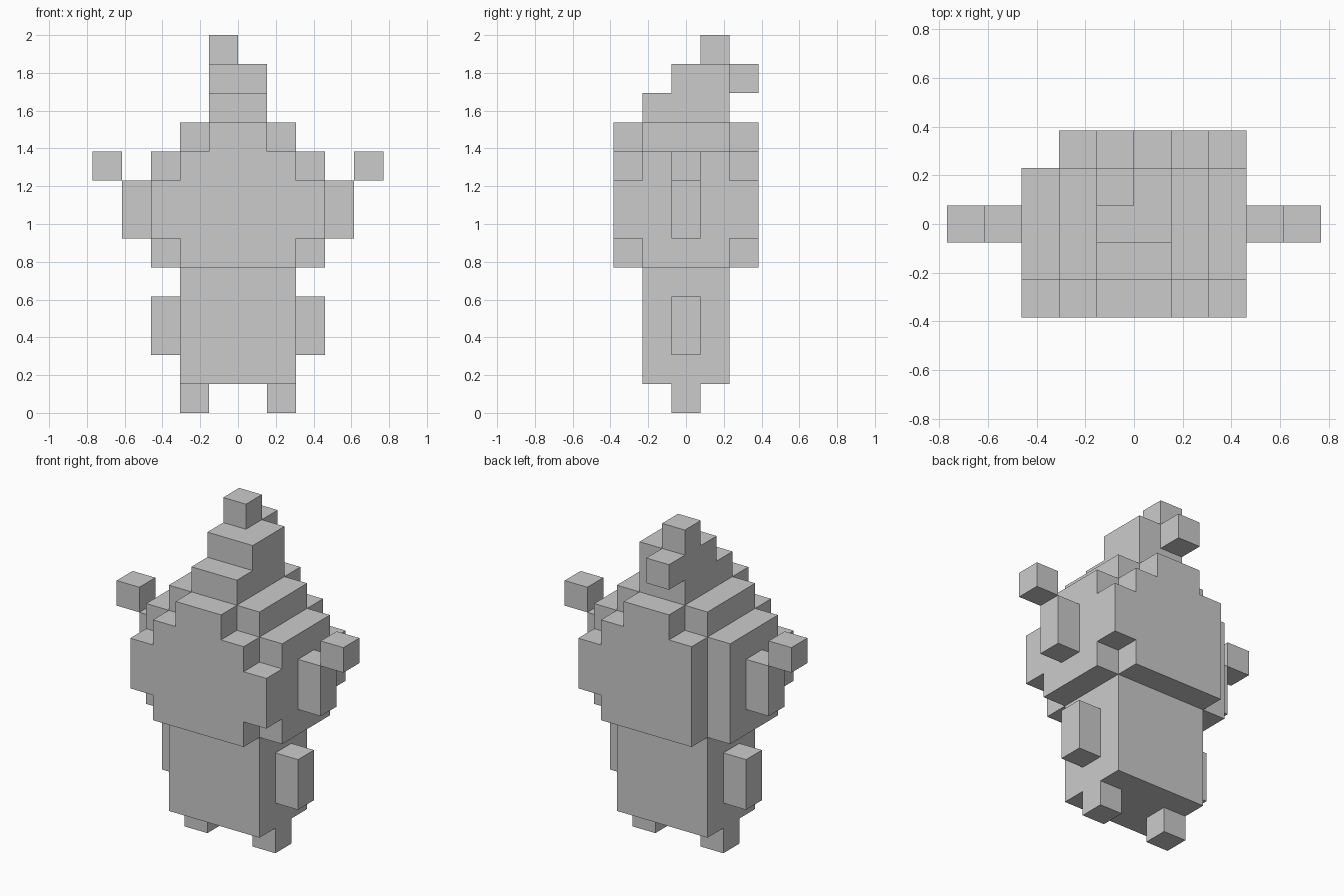
import bpy, bmesh
from mathutils import Vector

if "Cube" in bpy.data.objects:
    bpy.data.objects.remove(bpy.data.objects["Cube"])

U = 2 / 13          # block edge length

# Boxes in block units: (x0, x1, y0, y1, z0, z1); y is shifted by half a block
# so that rows 0..5 run from the front to the back.
def mirrored(box):
    x0, x1, *rest = box
    return (-x1, -x0, *rest)

face_plate = [(-2, 2, 0, 1, 5, 6), (-3, 3, 0, 1, 6, 8),
              (-2, 2, 0, 1, 8, 9), (-1, 1, 0, 1, 9, 10)]
back_plate = [(-2, 3, 4, 5, 6, 8), (-2, 2, 4, 5, 5, 6),
              (-2, 2, 4, 5, 8, 9), (-1, 1, 4, 5, 9, 10)]

parts = {
    "body": [(-2, 2, 1, 4, 1, 5)],
    "head": [(-3, 3, 1, 4, 5, 9), (-2, 2, 1, 4, 9, 10)] + face_plate + back_plate,
    "crest": [(-1, 1, 1, 4, 10, 11), (-1, 1, 2, 4, 11, 12)],
    "crest_tip": [(-1, 0, 3, 4, 12, 13)],
    "crest_back_knob": [(-1, 0, 4, 5, 11, 12)],
}

# Paired parts
for name, box in {"foot": (1, 2, 2, 3, 0, 1), "arm": (2, 3, 2, 3, 2, 4),
                  "ear": (3, 4, 2, 3, 6, 8), "ear_tip": (4, 5, 2, 3, 8, 9)}.items():
    parts["right_" + name] = [box]
    parts["left_" + name] = [mirrored(box)]


def cells(boxes):
    return {(x, y, z) for x0, x1, y0, y1, z0, z1 in boxes
            for x in range(x0, x1) for y in range(y0, y1) for z in range(z0, z1)}


filled = set().union(*(cells(b) for b in parts.values()))


def build(name, boxes):
    """Make the outer skin of a part, leaving out faces hidden by neighbours."""
    bm = bmesh.new()
    for cell in sorted(cells(boxes)):
        centre = Vector(cell) + Vector((0.5, -2, 0.5))
        for axis in range(3):
            for sign in (-1, 1):
                n = Vector((0, 0, 0))
                n[axis] = sign
                if tuple(int(c + d) for c, d in zip(cell, n)) in filled:
                    continue
                a = Vector((0, 0, 0))
                a[(axis + 1) % 3] = 0.5
                b = n.cross(a)
                mid = centre + n * 0.5
                bm.faces.new([bm.verts.new((mid + o) * U)
                              for o in (-a - b, a - b, a + b, b - a)])
    bmesh.ops.remove_doubles(bm, verts=bm.verts, dist=0.001)
    bmesh.ops.dissolve_limit(bm, angle_limit=0.02, verts=bm.verts, edges=bm.edges)
    mesh = bpy.data.meshes.new(name)
    bm.to_mesh(mesh)
    bm.free()
    bpy.context.collection.objects.link(bpy.data.objects.new(name, mesh))


for part_name, part_boxes in parts.items():
    build(part_name, part_boxes)
